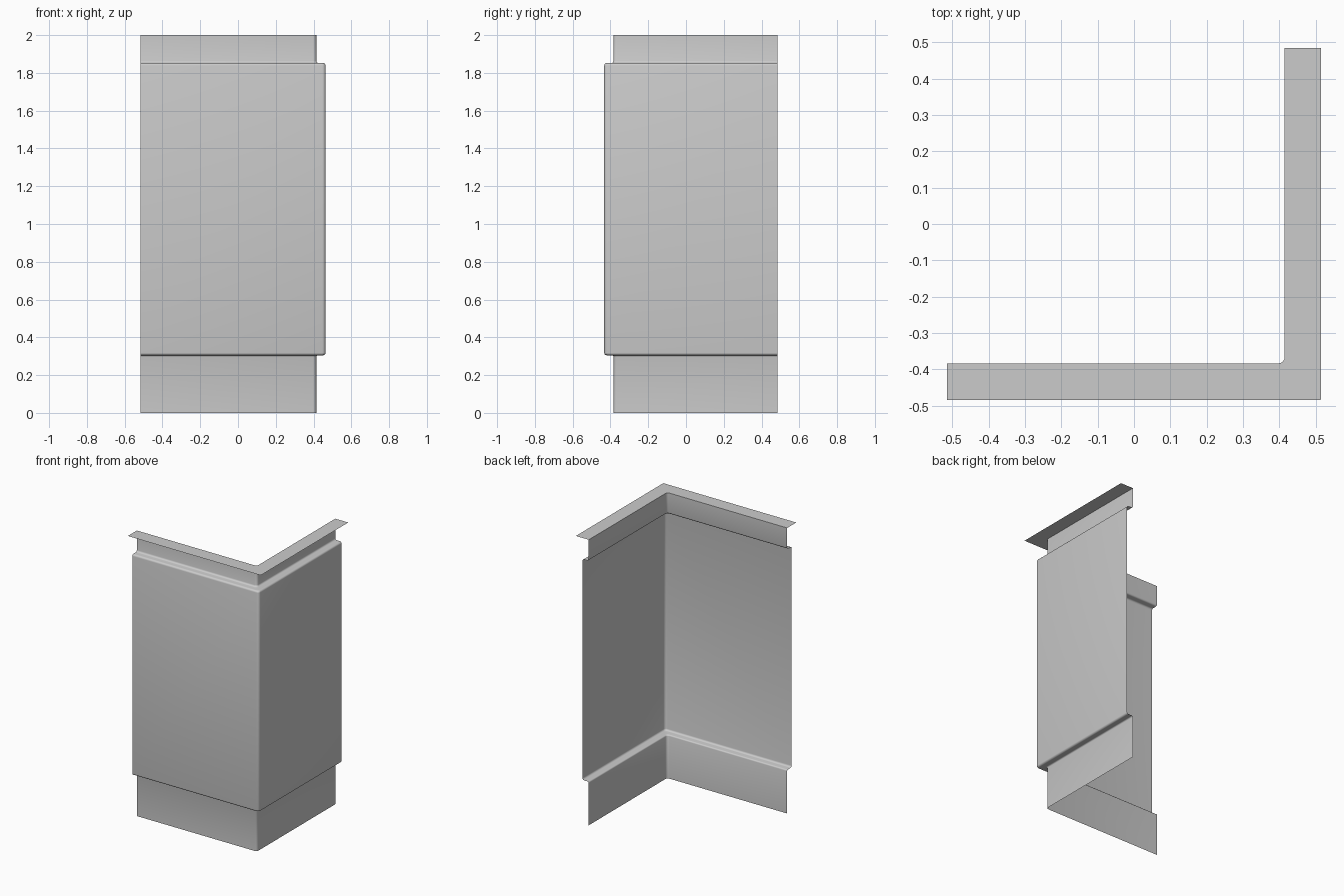
import bpy, bmesh, math

if "Cube" in bpy.data.objects:
    bpy.data.objects.remove(bpy.data.objects["Cube"])

X0, Y1 = -0.515, 0.484        # free ends of the two wall wings
CX, CY = 0.415, -0.384        # outside corner of the recessed base
STEP, FLANGE = 0.049, 0.1     # how far the body and the top flange stand out


def arc(cx, cz, r, a0, a1, n=4):
    """Points on an arc, angles in degrees."""
    return [(cx + r * math.cos(math.radians(a0 + (a1 - a0) * i / n)),
             cz + r * math.sin(math.radians(a0 + (a1 - a0) * i / n)))
            for i in range(n + 1)]


# Sheet section as (outward offset, height): base, body, neck, flange
R = 0.013
profile = [(0, 0)]
profile += arc(0.009, 0.296, 0.009, 180, 90, 3)          # base to lower ledge
profile += arc(STEP - R, 0.305 + R, R, -90, 0)           # lower lip of body
profile += arc(STEP - R, 1.852 - R, R, 0, 90)            # upper lip of body
profile += arc(0.012, 1.864, 0.012, 270, 180, 3)         # ledge to neck
profile += [(0, 2.0), (FLANGE, 2.0)]                     # neck and flange


def row(bm, offset, z, r):
    """One level of the L shape, with its outside corner rounded by r."""
    x, y = CX + offset, CY - offset
    pts = [(X0, y)] + arc(x - r, y + r, r, -90, 0) + [(x, Y1)]
    return [bm.verts.new((px, py, z)) for px, py in pts]


# Corner wall panel, swept as an open sheet
bm = bmesh.new()
rows = [row(bm, d, z, 0.0015 if d == FLANGE else 0.018) for d, z in profile]
for low, high in zip(rows, rows[1:]):
    for i in range(len(low) - 1):
        bm.faces.new((low[i], low[i + 1], high[i + 1], high[i]))
mesh = bpy.data.meshes.new("corner_wall_panel")
bm.to_mesh(mesh)
bm.free()
panel = bpy.data.objects.new("corner_wall_panel", mesh)
bpy.context.collection.objects.link(panel)

bpy.context.view_layer.objects.active = panel
panel.select_set(True)
bpy.ops.object.shade_smooth_by_angle(angle=math.radians(40))
